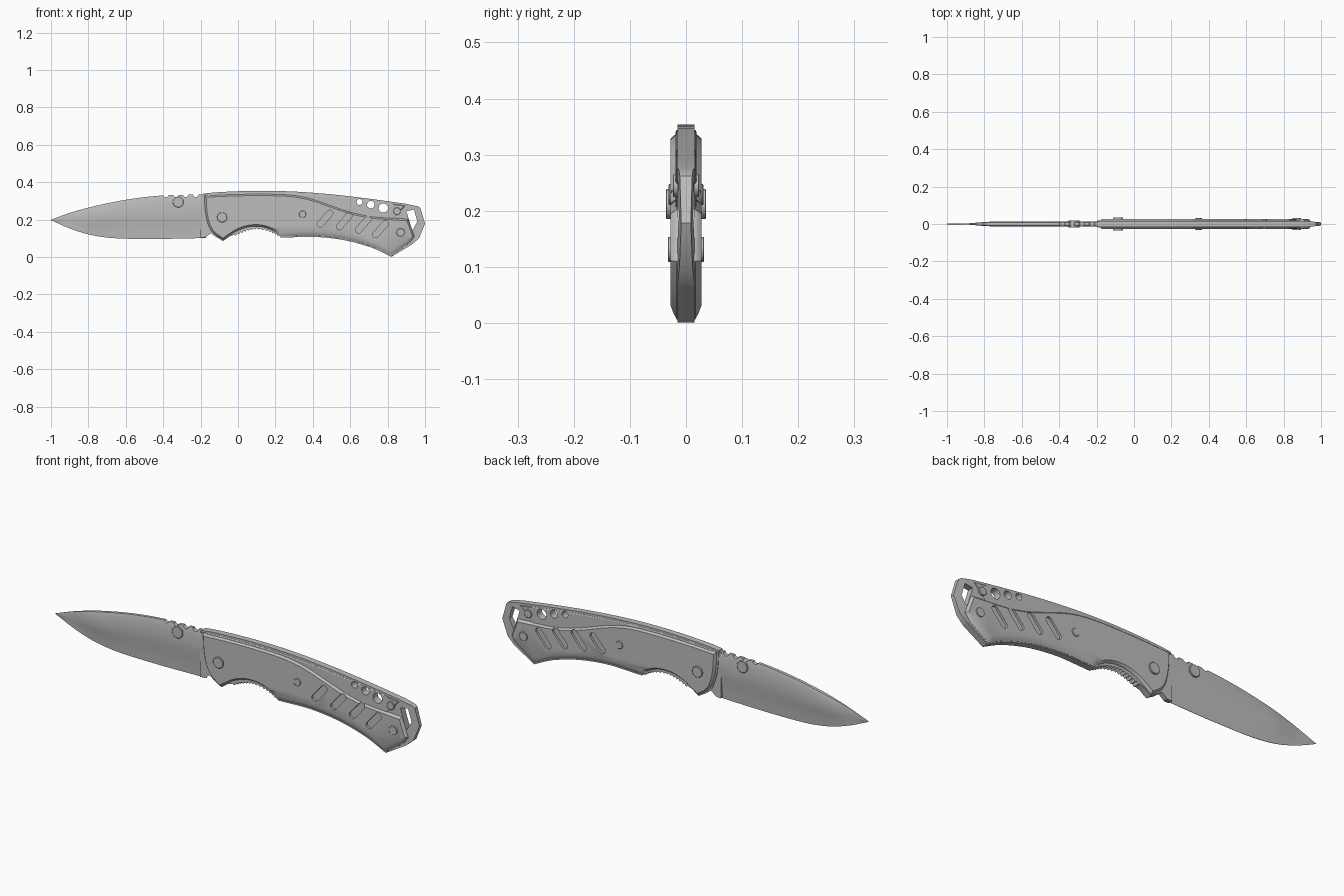
import bpy, bmesh, math
from mathutils import Vector

if "Cube" in bpy.data.objects:
    bpy.data.objects.remove(bpy.data.objects["Cube"])

steel = bpy.data.materials.new("steel_grey")
steel.diffuse_color = (0.51, 0.51, 0.51, 1)
steel.use_nodes = True
steel.node_tree.nodes["Principled BSDF"].inputs["Base Color"].default_value = steel.diffuse_color


def spline(pts, n=4):
    """Smooth curve through a few (x, z) points."""
    p = [Vector(q) for q in pts]
    p = [2 * p[0] - p[1]] + p + [2 * p[-1] - p[-2]]
    out = []
    for a, b, c, d in zip(p, p[1:], p[2:], p[3:]):
        for i in range(n):
            t = i / n
            out.append(0.5 * (2 * b + (c - a) * t + (2 * a - 5 * b + 4 * c - d) * t * t
                              + (3 * b - a - 3 * c + d) * t ** 3))
    return [tuple(v) for v in out] + [tuple(pts[-1])]


def inset(pts, d, top=1.0):
    """Clockwise outline moved inward; top scales the inset away from the belly."""
    out = []
    for i, q in enumerate(pts):
        p, a, b = Vector(q), Vector(pts[i - 1]), Vector(pts[(i + 1) % len(pts)])
        u, v = (p - a).normalized(), (b - p).normalized()
        n1, n2 = Vector((u.y, -u.x)), Vector((v.y, -v.x))
        m = (n1 + n2).normalized()
        w = d * (1.0 if m.y > 0.3 and q[0] > 0.2 else top)
        out.append(tuple(p + m * w / max(0.6, m.dot(n1))))
    return out


def finish(name, bm):
    bmesh.ops.recalc_face_normals(bm, faces=bm.faces)
    me = bpy.data.meshes.new(name)
    bm.to_mesh(me)
    bm.free()
    me.materials.append(steel)
    ob = bpy.data.objects.new(name, me)
    bpy.context.collection.objects.link(ob)
    return ob


def loft(name, layers):
    """Join matching outlines, each (y, points), and cap both ends."""
    bm = bmesh.new()
    rings = [[bm.verts.new((x, y, z)) for x, z in pts] for y, pts in layers]
    for r, s in zip(rings, rings[1:]):
        for i in range(len(r)):
            bm.faces.new((r[i - 1], r[i], s[i], s[i - 1]))
    bm.faces.new(rings[0])
    bm.faces.new(rings[-1])
    return finish(name, bm)


def plate(name, pts, h):
    return loft(name, [(-h, pts), (h, pts)])


def disc(x, z, r, n=24):
    return [(x + r * math.cos(2 * math.pi * i / n), z - r * math.sin(2 * math.pi * i / n))
            for i in range(n)]


def cut(ob, cutter):
    m = ob.modifiers.new("cut", 'BOOLEAN')
    m.object, m.operation, m.solver = cutter, 'DIFFERENCE', 'EXACT'
    bpy.context.view_layer.objects.active = ob
    bpy.ops.object.modifier_apply(modifier=m.name)
    bpy.data.objects.remove(cutter)


def clean(pts):
    return [p for i, p in enumerate(pts) if (Vector(p) - Vector(pts[i - 1])).length > 1e-4]


# Blade: lofted sections with a hollow grind and thin tip
spine = spline([(-1, .199), (-.9, .236), (-.8, .264), (-.7, .287), (-.6, .306),
                (-.5, .32), (-.4, .329), (-.28, .333), (-.17, .336)])
edge = spline([(-1, .197), (-.9, .153), (-.8, .121), (-.7, .104), (-.6, .098),
               (-.5, .097), (-.4, .097), (-.28, .099), (-.17, .102)])
bm = bmesh.new()
rings = []
for (x, t), (_, b) in zip(spine, edge):
    k = min(1, max(0, (x + 0.93) / 0.18))
    h = 0.002 + 0.0105 * k * k * (3 - 2 * k)
    prof = [(0, .6), (.08, 1), (.42, 1), (.55, .8), (.68, .5), (.82, .25), (1, .06)]
    side = [(t + (b - t) * f, h * w) for f, w in prof]
    loop = [(-y, z) for z, y in side] + [(y, z) for z, y in reversed(side)]
    rings.append([bm.verts.new((x, y, z)) for y, z in loop])
for r, s in zip(rings, rings[1:]):
    for i in range(len(r)):
        bm.faces.new((r[i - 1], r[i], s[i], s[i - 1]))
bm.faces.new(rings[0])
bm.faces.new(rings[-1])
blade = finish("blade", bm)
# Thumb grip notches on the spine
for i in range(4):
    cut(blade, plate("notch", disc(-.385 + .053 * i, .335, .015, 16), .05))
# Tang joining the blade to the handle
plate("tang", [(-.2, .33), (-.05, .33), (-.05, .15), (-.15, .124), (-.175, .104), (-.2, .104)], .0115)

# Handle core: liners with a serrated finger groove, tapering to a lanyard ring
top = spline([(-.19, .338), (-.1, .347), (.1, .354), (.3, .35), (.5, .335), (.7, .312), (.9, .284)])
belly = spline([(.82, .001), (.72, .048), (.6, .083), (.5, .1), (.4, .108), (.31, .106), (.23, .103)])
front = spline([(-.08, .085), (-.14, .125), (-.168, .18), (-.184, .25), (-.19, .338)])
groove = spline([(.22, .112), (.17, .138), (.1, .151), (.04, .14), (-.02, .115)], 7)
teeth = [(x, z - (.005 if i % 2 else -.004)) for i, (x, z) in enumerate(groove)]
tail = [(.962, .271), (.975, .262), (1, .178), (.968, .1), (.93, .067)]
liner = plate("handle_core", clean(top + tail + belly + teeth + [(-.045, .11)] + front), .0155)
for s in (-1, 1):
    cut(liner, loft("taper", [(s * y, [(x, .5), (1.1, .5), (1.1, -.1), (x, -.1)])
                              for y, x in ((.0085, 1), (.0235, .85))]))
holes = ((.65, .294, .016), (.71, .28, .02), (.777, .262, .025))
for x, z, r in holes:
    cut(liner, plate("hole", disc(x, z, r), .05))
cut(liner, plate("window", [(.9, .245), (.941, .253), (.959, .19), (.932, .142)], .05))

# Mirrored side covers
scale_top = spline([(-.18, .329), (-.05, .335), (.1, .338), (.25, .335), (.35, .322), (.43, .3),
                    (.52, .268), (.62, .236), (.72, .217), (.82, .209), (.91, .203)])
scale_groove = spline([(.23, .108), (.19, .14), (.13, .161), (.06, .161), (0, .142),
                       (-.04, .118), (-.08, .09)])
scale_front = spline([(-.08, .09), (-.135, .13), (-.162, .18), (-.176, .25), (-.18, .329)])
scale_pts = clean(scale_top + [(.943, .11), (.92, .075)] + [(x, z + .004) for x, z in belly[:-1]]
                  + scale_groove + scale_front)
bolster_pts = clean([(x - .006, z - .01) for x, z in top]
                    + [(x, z - .012) for x, z in reversed(scale_top[12:-4])])
for s, side in ((-1, "front"), (1, "back")):
    # Raised grip scale with a wide chamfer along the belly
    scale = loft(side + "_scale", [(s * .012, scale_pts), (s * .0165, inset(scale_pts, .001, .4)),
                                   (s * .0225, inset(scale_pts, .011, .4)),
                                   (s * .028, inset(scale_pts, .024, .4))])
    # Diagonal grip slots
    for x, z in ((.465, .205), (.568, .191), (.67, .174), (.762, .149)):
        slot = []
        for i in range(18):
            a = -2 * math.pi * i / 18
            e = .038 if math.cos(a) > 0 else -.038
            u, v = e + .017 * math.cos(a), .017 * math.sin(a)
            c, d = math.cos(math.radians(49)), math.sin(math.radians(49))
            slot.append((x + u * c - v * d, z + u * d + v * c))
        cut(scale, loft("slot", [(s * .017, slot), (s * .05, slot)]))
    # Upper bolster plate with the graded holes
    bolster = loft(side + "_bolster", [(s * .012, bolster_pts), (s * .0165, bolster_pts),
                                       (s * .0185, inset(bolster_pts, .003))])
    for x, z, r in holes:
        cut(bolster, plate("hole", disc(x, z, r), .05))

# Pins and studs running through both sides
for name, x, z, r, h in (("thumb_stud", -.32, .294, .029, .0195), ("pivot_screw", -.085, .212, .027, .036),
                         ("middle_pin", .345, .229, .019, .031), ("tail_pin", .85, .245, .02, .0235),
                         ("tail_screw", .87, .131, .022, .0325)):
    big, small = disc(x, z, r, 32), disc(x, z, r - .002, 32)
    loft(name, [(-h, small), (-h + .0015, big), (h - .0015, big), (h, small)])

for ob in list(bpy.context.scene.objects):
    bpy.ops.object.select_all(action='DESELECT')
    ob.select_set(True)
    bpy.context.view_layer.objects.active = ob
    bpy.ops.object.shade_smooth_by_angle(angle=math.radians(32))
